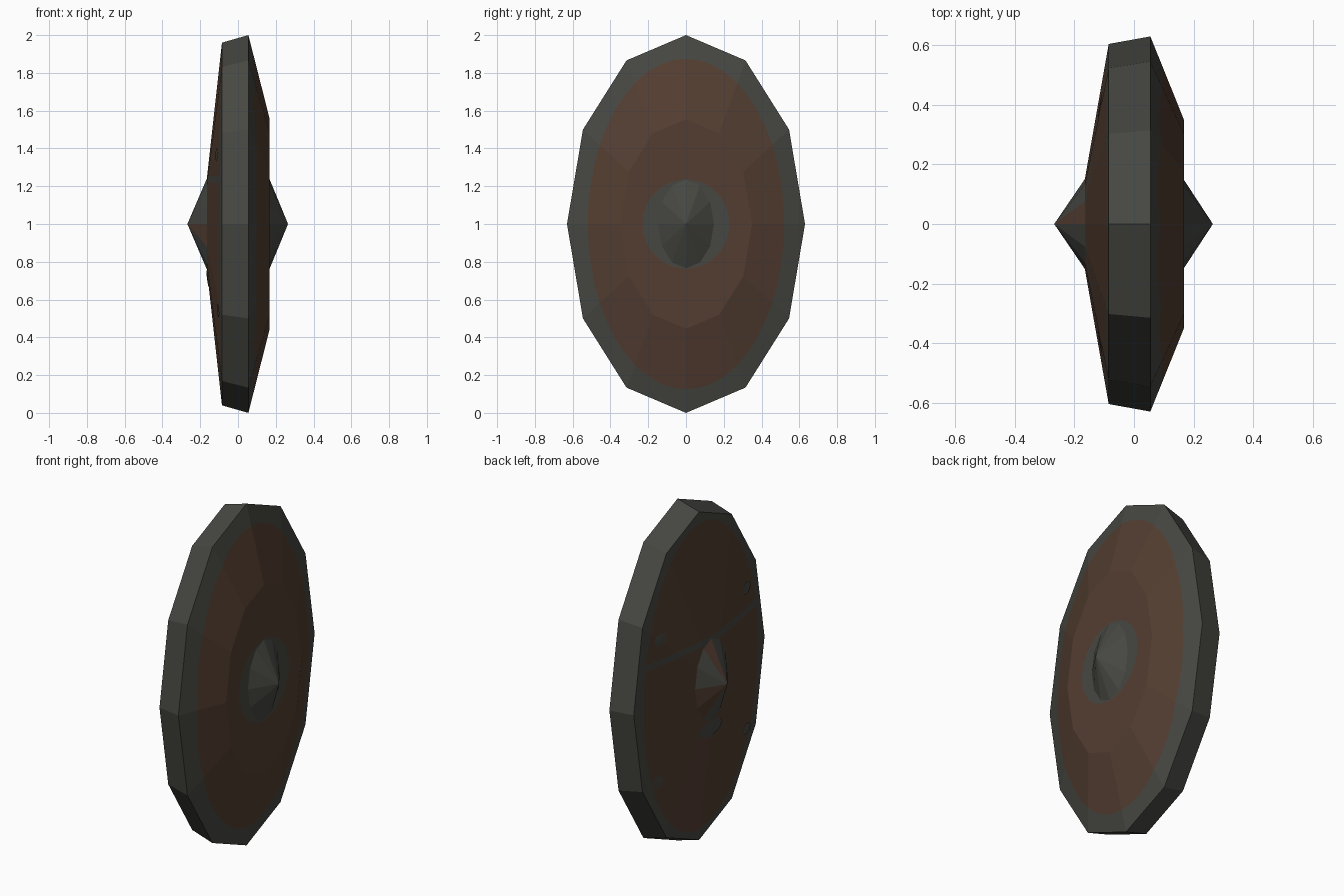
import bpy, bmesh, math
from mathutils import Vector

if "Cube" in bpy.data.objects:
    bpy.data.objects.remove(bpy.data.objects["Cube"])

SIDES, SUB = 12, 4          # twelve straight sides, each split for the painted edge
HALF_Y, HALF_Z, MID = 0.63, 1.0, 1.0


def material(name, rgb):
    m = bpy.data.materials.new(name)
    m.diffuse_color = (*rgb, 1)
    m.use_nodes = True
    m.node_tree.nodes["Principled BSDF"].inputs["Base Color"].default_value = m.diffuse_color
    return m


METAL = material("dark grey metal", (0.062, 0.064, 0.054))
WOOD = material("brown wood", (0.088, 0.048, 0.031))

# profile: (scale of the twelve-sided outline, x)
FRONT = [(0, 0.265), (0.235, 0.168), (0.555, 0.168), (1.0, 0.055)]
BACK = [(0, -0.268), (0.24, -0.165), (0.96, -0.085)]


def depth(profile, s):
    for (s0, x0), (s1, x1) in zip(profile, profile[1:]):
        if s <= s1:
            return x0 + (x1 - x0) * (s - s0) / (s1 - s0)
    return profile[-1][1]


def corner(k):
    a = math.tau * k / SIDES
    return Vector((HALF_Y * math.sin(a), HALF_Z * math.cos(a)))


# points along the straight-sided outline
OUTLINE = [corner(k).lerp(corner(k + 1), j / SUB)
           for k in range(SIDES) for j in range(SUB)]


def gauge(y, z):
    """Scale of the outline that passes through (y, z)."""
    return max((y / HALF_Y * math.sin(a) + z / HALF_Z * math.cos(a))
               for a in (math.tau * (k + 0.5) / SIDES for k in range(SIDES))
               ) / math.cos(math.pi / SIDES)


def ellipse(ry, rz, low=0.0):
    return lambda p: max(low, 1 / math.hypot(p.x / ry, p.y / rz))


def const(s):
    return lambda p: s


def finish(bm, name):
    me = bpy.data.meshes.new(name)
    bm.to_mesh(me)
    bm.free()
    ob = bpy.data.objects.new(name, me)
    bpy.context.collection.objects.link(ob)
    me.materials.append(METAL)
    me.materials.append(WOOD)
    return ob


# shield body: rings from the front tip, over the rim, to the back tip.
# Each entry: profile, ring scale, material of the band that follows
RINGS = [
    (FRONT, const(0), 0),
    (FRONT, const(0.235), 0),
    (FRONT, ellipse(0.23, 0.235, 0.238), 1),
    (FRONT, const(0.555), 1),
    (FRONT, ellipse(0.52, 0.875), 0),
    (FRONT, const(1.0), 0),
    (BACK, const(0.96), 0),
    (BACK, ellipse(0.53, 0.895), 1),
    (BACK, const(0.24), 0),
    (BACK, const(0), 0),
]
BACK_BOSS_WOOD = {0, 3, 4, 8}   # worn sides of the back boss

bm = bmesh.new()
loops = []
for profile, scale, _ in RINGS:
    loops.append([bm.verts.new((depth(profile, scale(p)), p.x * scale(p), MID + p.y * scale(p)))
                  for p in OUTLINE])
n = len(OUTLINE)
for b, (la, lb) in enumerate(zip(loops, loops[1:])):
    for i in range(n):
        j = (i + 1) % n
        f = bm.faces.new((la[i], la[j], lb[j], lb[i]))
        f.material_index = RINGS[b][2]
        if b == len(RINGS) - 2 and i // SUB in BACK_BOSS_WOOD:
            f.material_index = 1
bmesh.ops.remove_doubles(bm, verts=bm.verts, dist=0.0002)

# strap line across the back, cut into the faces
LOW, HIGH = 1.22, 1.255
for z in (LOW, HIGH):
    bmesh.ops.bisect_plane(bm, geom=bm.verts[:] + bm.edges[:] + bm.faces[:],
                           plane_co=(0, 0, z), plane_no=(0, 0, 1))
for f in bm.faces:
    c = f.calc_center_median()
    if -0.166 < c.x < -0.08 and LOW < c.z < HIGH:
        f.material_index = 0
bmesh.ops.recalc_face_normals(bm, faces=bm.faces[:])
finish(bm, "shield_body")


# thin metal spots lying on the back surface
def back_spot(name, y, z, ry, rz):
    bm = bmesh.new()
    ring = []
    for k in range(10):
        a = math.tau * k / 10
        py, pz = y + ry * math.cos(a), z + rz * math.sin(a)
        ring.append(bm.verts.new((depth(BACK, gauge(py, pz)) - 0.004, py, MID + pz)))
    mid = bm.verts.new((depth(BACK, gauge(y, z)) - 0.005, y, MID + z))
    for k in range(10):
        bm.faces.new((mid, ring[(k + 1) % 10], ring[k]))
    finish(bm, name)


for side in (-1, 1):
    back_spot("upper_back_rivet", side * 0.40, 0.37, 0.045, 0.035)
    back_spot("lower_back_rivet", side * 0.41, -0.46, 0.045, 0.035)
back_spot("back_grip_mark", 0, -0.285, 0.11, 0.05)
